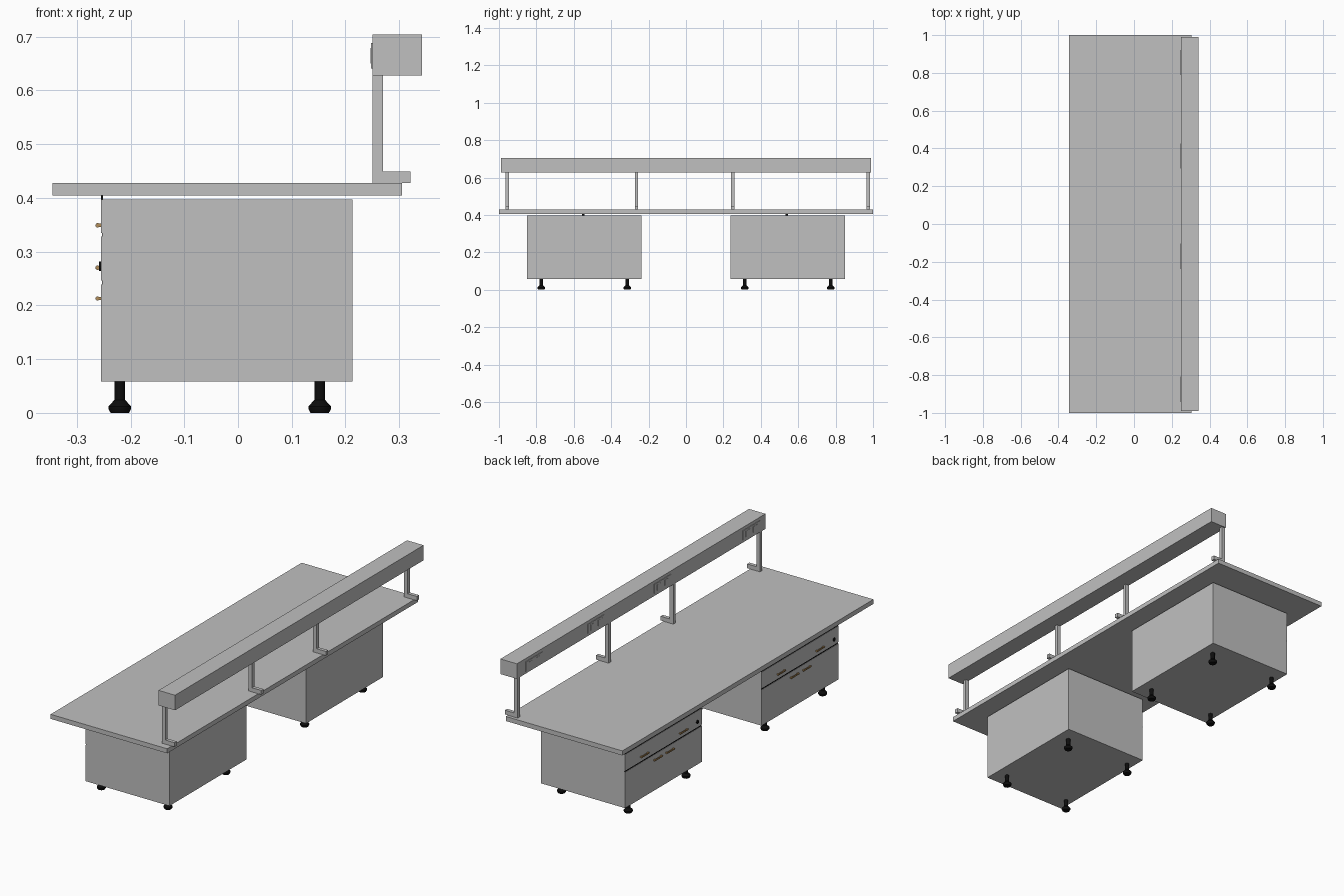
import bpy, bmesh, math
from mathutils import Matrix

if "Cube" in bpy.data.objects:
    bpy.data.objects.remove(bpy.data.objects["Cube"])


def material(name, col):
    m = bpy.data.materials.new(name)
    m.diffuse_color = (*col, 1)
    m.use_nodes = True
    m.node_tree.nodes["Principled BSDF"].inputs["Base Color"].default_value = m.diffuse_color
    return m


GREY = material("light_grey", (0.53, 0.53, 0.53))
BLACK = material("black", (0.004, 0.004, 0.004))
BRASS = material("brass", (0.45, 0.27, 0.10))


def finish(name, bm, mat):
    bmesh.ops.recalc_face_normals(bm, faces=bm.faces)
    me = bpy.data.meshes.new(name)
    bm.to_mesh(me)
    bm.free()
    me.materials.append(mat)
    ob = bpy.data.objects.new(name, me)
    bpy.context.collection.objects.link(ob)
    return ob


def box(name, x, y, z, mat=GREY, bevel=0):
    """Box from (min, max) ranges."""
    bm = bmesh.new()
    bmesh.ops.create_cube(bm, size=1)
    for v in bm.verts:
        for i, r in enumerate((x, y, z)):
            v.co[i] = (r[0] + r[1]) / 2 + v.co[i] * (r[1] - r[0])
    if bevel:
        bmesh.ops.bevel(bm, geom=bm.edges[:], offset=bevel, segments=2, affect='EDGES')
    return finish(name, bm, mat)


def lathe(name, profile, loc, mat, sides=20):
    """Spin an (r, z) profile about z."""
    bm = bmesh.new()
    vs = [bm.verts.new((r, 0, z)) for r, z in profile]
    es = [bm.edges.new(p) for p in zip(vs, vs[1:])]
    bmesh.ops.spin(bm, geom=vs + es, cent=(0, 0, 0), axis=(0, 0, 1),
                   angle=2 * math.pi, steps=sides)
    bmesh.ops.remove_doubles(bm, verts=bm.verts, dist=1e-5)
    bmesh.ops.translate(bm, verts=bm.verts, vec=loc)
    ob = finish(name, bm, mat)
    for p in ob.data.polygons:
        p.use_smooth = True
    ob.data.set_sharp_from_angle(angle=math.radians(35))
    return ob


def bracket(name, y):
    """L-shaped post: upright with a foot pointing backwards."""
    prof = [(0.25, 0.428), (0.321, 0.428), (0.321, 0.449),
            (0.27, 0.449), (0.27, 0.628), (0.25, 0.628)]
    bm = bmesh.new()
    f = bm.faces.new([bm.verts.new((x, y - 0.009, z)) for x, z in prof])
    ext = bmesh.ops.extrude_face_region(bm, geom=[f])
    bmesh.ops.translate(bm, vec=(0, 0.018, 0),
                        verts=[g for g in ext["geom"] if isinstance(g, bmesh.types.BMVert)])
    finish(name, bm, GREY)


# Worktop and raised service rail
box("worktop", (-0.345, 0.305), (-1, 1), (0.405, 0.428))
box("service_rail", (0.25, 0.342), (-0.99, 0.99), (0.628, 0.704))
for i, y in enumerate((-0.955, -0.265, 0.25, 0.975)):
    bracket(f"rail_bracket_{i}", y)

# Socket plates on the rail, each with two small outlets
for i, y in enumerate((-0.875, -0.17, 0.36, 0.855)):
    box(f"socket_plate_{i}", (0.2475, 0.251), (y - 0.067, y + 0.067), (0.641, 0.688))
    for s in (-1, 1):
        c = y + s * 0.03
        box(f"socket_outlet_{i}_{s}", (0.2465, 0.248), (c - 0.016, c + 0.016), (0.65, 0.679))

FOOT = [(0, 0.002), (0.017, 0), (0.021, 0.007), (0.021, 0.012),
        (0.012, 0.022), (0.010, 0.024), (0.010, 0.058), (0, 0.058)]

# Two drawer cabinets
for n, cy in (("left", 0.544), ("right", -0.544)):
    ya, yb = cy - 0.306, cy + 0.306
    box(f"{n}_cabinet_body", (-0.252, 0.213), (ya, yb), (0.058, 0.397))
    # Drawer fronts, with dark gaps between them
    for i, z in enumerate(((0.058, 0.239), (0.246, 0.328), (0.335, 0.397))):
        box(f"{n}_drawer_front_{i}", (-0.255, -0.252), (ya, yb), z)
    for i, z in enumerate(((0.239, 0.246), (0.328, 0.335))):
        box(f"{n}_drawer_gap_{i}", (-0.2535, -0.2515), (ya, yb), z, BLACK)
    # Brass handles: a bar on two short studs
    for i, (dy, z) in enumerate(((-0.155, 0.349), (0.155, 0.349), (-0.155, 0.27),
                                 (0.155, 0.27), (-0.048, 0.213), (0.048, 0.213))):
        y = cy + dy
        box(f"{n}_handle_{i}", (-0.265, -0.258), (y - 0.032, y + 0.032),
            (z - 0.004, z + 0.004), BRASS, 0.002)
        for s in (-1, 1):
            c = y + s * 0.026
            box(f"{n}_handle_stud_{i}_{s}", (-0.26, -0.254), (c - 0.004, c + 0.004),
                (z - 0.003, z + 0.003), BRASS)
    # Lock and top catch
    bm = bmesh.new()
    bmesh.ops.create_cone(bm, cap_ends=True, segments=16, radius1=0.009, radius2=0.009, depth=0.006,
                          matrix=Matrix.Translation((-0.256, cy - 0.27, 0.273))
                          @ Matrix.Rotation(math.pi / 2, 4, 'Y'))
    finish(f"{n}_lock", bm, BLACK)
    box(f"{n}_top_catch", (-0.255, -0.251), (cy - 0.012, cy + 0.002), (0.39, 0.405), BLACK)
    # Adjustable feet
    for x in (-0.22, 0.152):
        for s in (-1, 1):
            lathe(f"{n}_foot_{x}_{s}", FOOT, (x, cy + s * 0.23, 0), BLACK)
